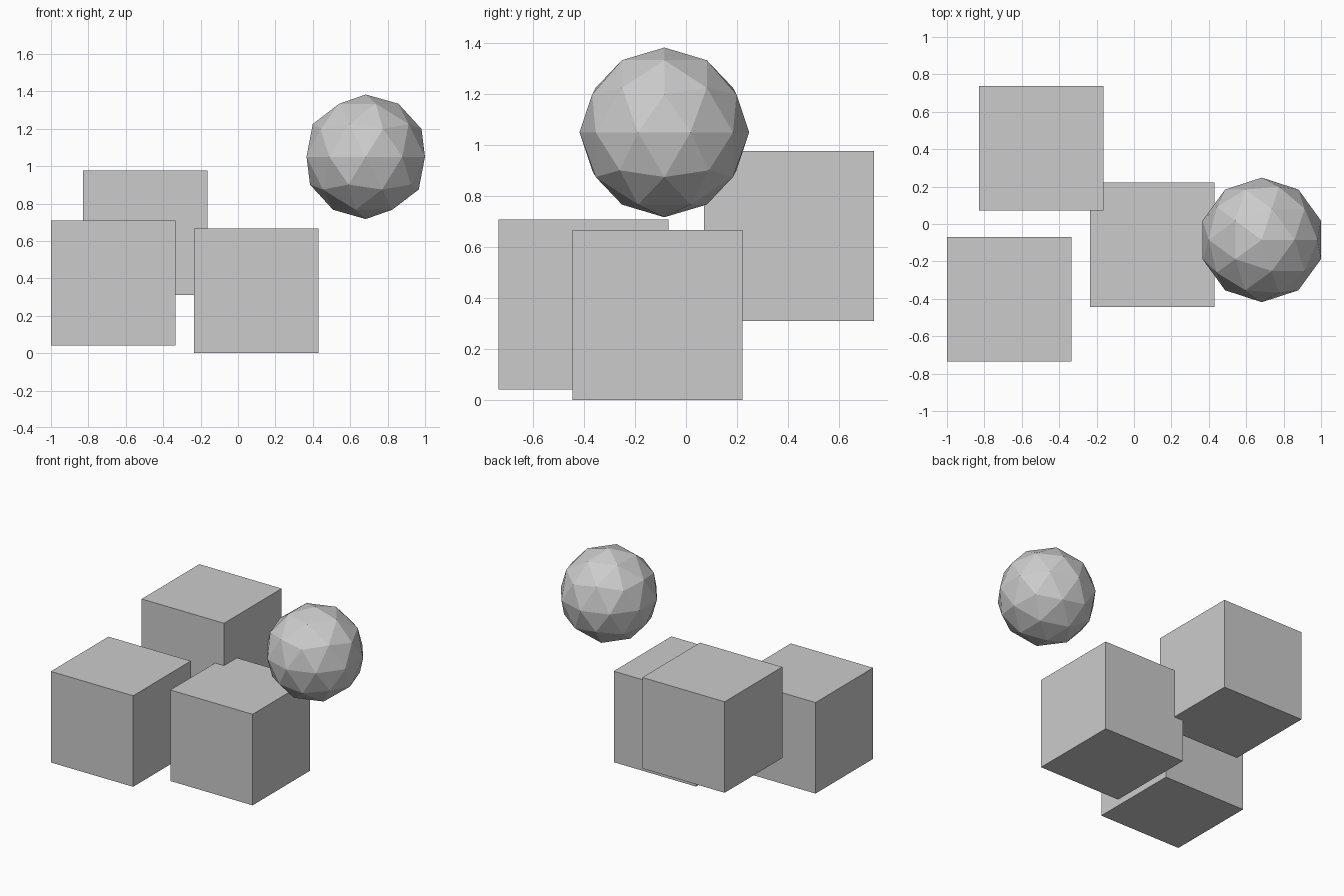
import bpy

if "Cube" in bpy.data.objects:
    bpy.data.objects.remove(bpy.data.objects["Cube"])

SIDE = 0.666

# Three equal floating cubes, staggered in depth and height
cubes = {
    "left_cube": (-0.667, -0.402, 0.375),
    "middle_cube": (0.097, -0.112, SIDE / 2),
    "back_cube": (-0.496, 0.404, 0.643),
}
for name, centre in cubes.items():
    bpy.ops.mesh.primitive_cube_add(size=SIDE, location=centre)
    bpy.context.object.name = name

# Faceted ball, as wide as a cube
bpy.ops.mesh.primitive_ico_sphere_add(subdivisions=2, radius=SIDE / 2,
                                      location=(0.683, -0.085, 1.05))
bpy.context.object.name = "faceted_ball"
